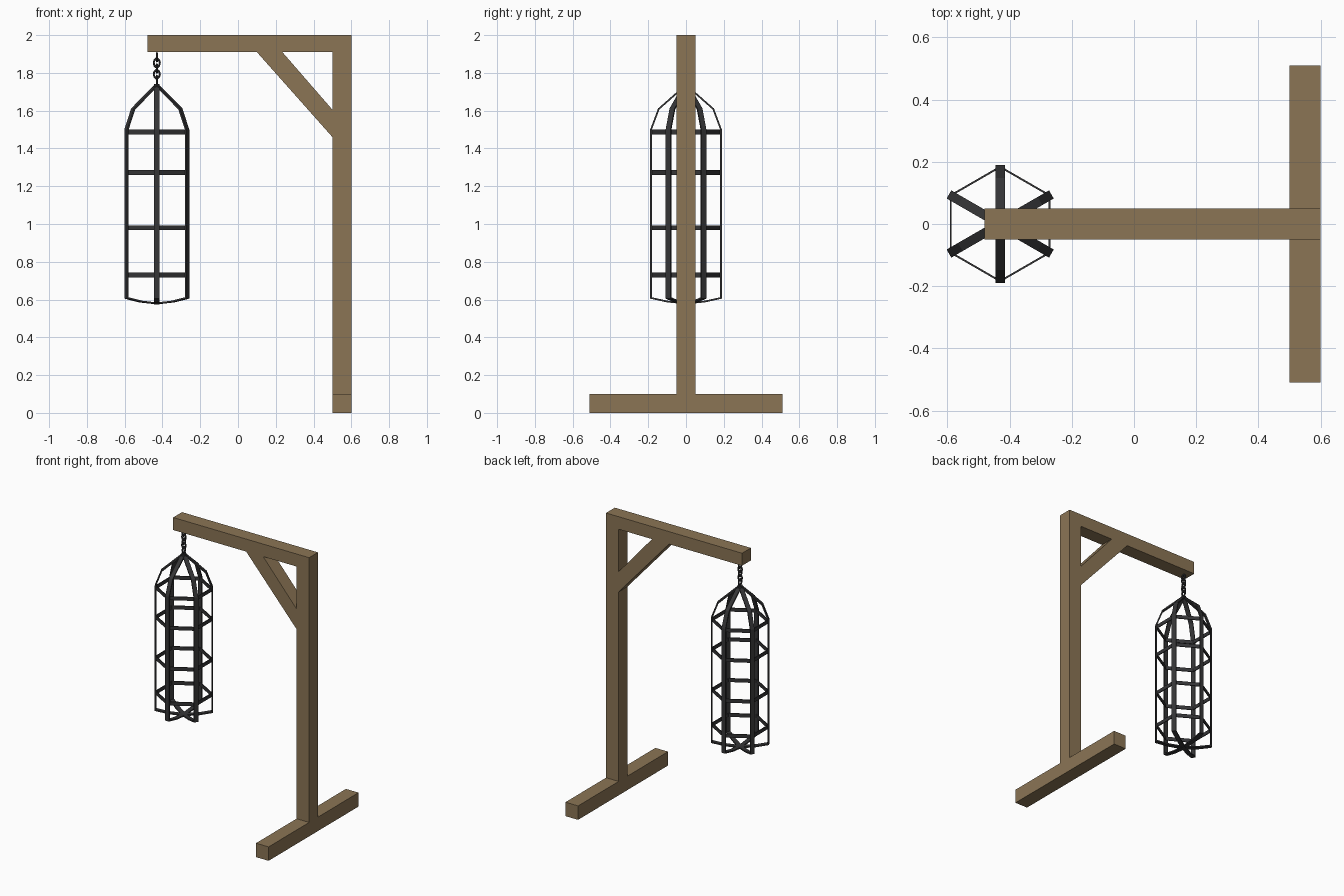
import bpy, bmesh, math
from mathutils import Matrix, Vector

if "Cube" in bpy.data.objects:
    bpy.data.objects.remove(bpy.data.objects["Cube"])

CX = -0.43          # cage axis


def material(name, col):
    m = bpy.data.materials.new(name)
    m.diffuse_color = (*col, 1)
    m.use_nodes = True
    m.node_tree.nodes["Principled BSDF"].inputs["Base Color"].default_value = m.diffuse_color
    return m


WOOD = material("wood", (0.258, 0.178, 0.091))
IRON = material("iron", (0.035, 0.035, 0.037))


def finish(bm, name, mat):
    bmesh.ops.recalc_face_normals(bm, faces=bm.faces)
    me = bpy.data.meshes.new(name)
    bm.to_mesh(me)
    bm.free()
    me.materials.append(mat)
    ob = bpy.data.objects.new(name, me)
    bpy.context.collection.objects.link(ob)
    return ob


def prism(name, pts, half):
    """Extrude an x-z outline symmetrically along y."""
    bm = bmesh.new()
    f = bm.faces.new([bm.verts.new((x, -half, z)) for x, z in pts])
    r = bmesh.ops.extrude_face_region(bm, geom=[f])
    vs = [v for v in r["geom"] if isinstance(v, bmesh.types.BMVert)]
    bmesh.ops.translate(bm, verts=vs, vec=(0, 2 * half, 0))
    return finish(bm, name, WOOD)


def rect(x0, x1, z0, z1):
    return [(x0, z0), (x1, z0), (x1, z1), (x0, z1)]


def inset(pts, d):
    """Mitred inward offset of a counter-clockwise closed outline."""
    out = []
    for i, p in enumerate(pts):
        a = (p - pts[i - 1]).normalized()
        b = (pts[(i + 1) % len(pts)] - p).normalized()
        n1, n2 = Vector((-a.y, a.x)), Vector((-b.y, b.x))
        out.append(p + (n1 + n2) * d / (1 + n1.dot(n2)))
    return out


def hoop(bm, pts, thick, half, place):
    """Closed flat band: outline in local xy, width along local z."""
    inner = inset(pts, thick)
    loops = [[bm.verts.new(place @ Vector((p.x, p.y, s))) for p in ring]
             for ring, s in ((pts, -half), (pts, half), (inner, half), (inner, -half))]
    n = len(pts)
    for k in range(4):
        A, B = loops[k], loops[(k + 1) % 4]
        for i in range(n):
            j = (i + 1) % n
            bm.faces.new((A[i], A[j], B[j], B[i]))


# Timber frame
prism("foot_beam", rect(0.5, 0.6, 0, 0.1), 0.51)
prism("post", rect(0.5, 0.6, 0.1, 2.0), 0.05)
prism("top_arm", rect(-0.48, 0.5, 1.91, 2.0), 0.05)
prism("diagonal_brace", [(0.10, 1.91), (0.5, 1.46), (0.5, 1.605), (0.235, 1.91)], 0.05)

# Upright cage straps: three closed hoops crossing at top and bottom
side = [(0.10, 0.585), (0.19, 0.605), (0.19, 1.50), (0.148, 1.612)]
outline = [Vector(p) for p in [(0, 0.575)] + side + [(0, 1.742)]
           + [(-x, z) for x, z in reversed(side)]]
bm = bmesh.new()
for k in range(3):
    place = (Matrix.Translation((CX, 0, 0))
             @ Matrix.Rotation(math.radians(30 + 60 * k), 4, 'Z')
             @ Matrix.Rotation(math.pi / 2, 4, 'X'))
    hoop(bm, outline, 0.009, 0.015, place)
finish(bm, "cage_straps", IRON)

# Hexagonal cage rings
hexagon = [Vector((0.187 * math.cos(a), 0.187 * math.sin(a)))
           for a in (math.radians(30 + 60 * i) for i in range(6))]
bm = bmesh.new()
for z in (0.73, 0.98, 1.272, 1.486):
    hoop(bm, hexagon, 0.006, 0.013, Matrix.Translation((CX, 0, z)))
finish(bm, "cage_rings", IRON)

# Chain links, alternately turned
for i in range(5):
    bpy.ops.mesh.primitive_torus_add(
        major_segments=10, minor_segments=6, major_radius=0.019, minor_radius=0.006)
    link = bpy.context.object
    link.name = f"chain_link_{i + 1}"
    turn = Matrix.Rotation(math.pi / 2 if i % 2 == 0 else 0, 4, 'Z')
    link.data.transform(Matrix.Translation((CX, 0, 1.883 - 0.03 * i)) @ turn
                        @ Matrix.Diagonal((0.85, 1, 1.15, 1))
                        @ Matrix.Rotation(math.pi / 2, 4, 'X'))
    link.data.materials.append(IRON)
